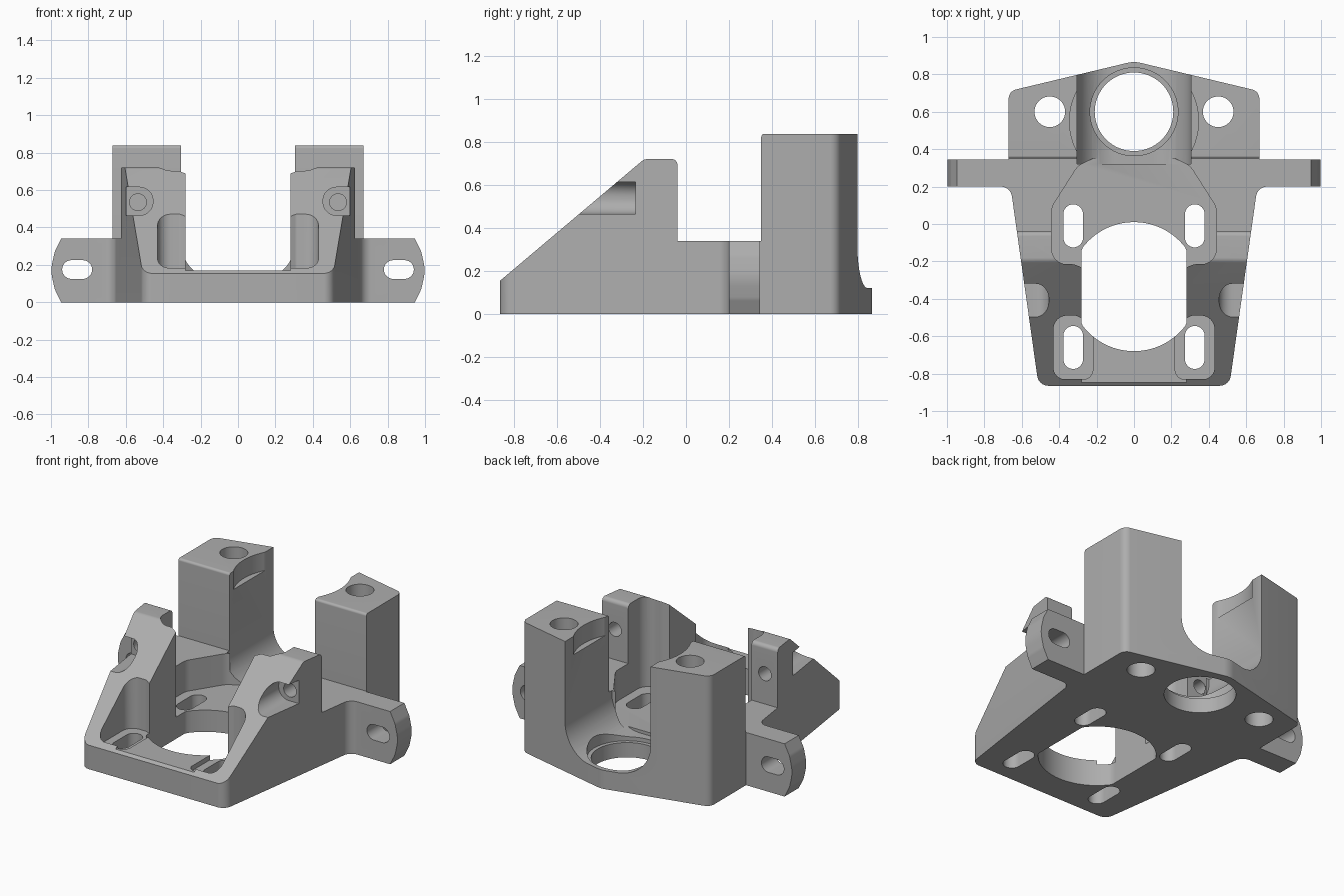
import bpy, bmesh, math
from mathutils import Vector

cube = bpy.data.objects.get("Cube")
if cube:
    bpy.data.objects.remove(cube, do_unlink=True)

grey = bpy.data.materials.new("machined_grey")
grey.use_nodes = True
COLOUR = (0.42, 0.42, 0.42, 1)
grey.diffuse_color = COLOUR
grey.node_tree.nodes["Principled BSDF"].inputs["Base Color"].default_value = COLOUR


def rounded(corners, steps=8):
    """Replace each (a, b, radius) corner by an arc."""
    out, n = [], len(corners)
    for i, c in enumerate(corners):
        p = Vector(c[:2])
        if len(c) < 3:
            out.append(p)
            continue
        r = c[2]
        u = (Vector(corners[i - 1][:2]) - p).normalized()
        v = (Vector(corners[(i + 1) % n][:2]) - p).normalized()
        half = u.angle(v) / 2
        centre = p + (u + v).normalized() * r / math.sin(half)
        a = p + u * r / math.tan(half) - centre
        b = p + v * r / math.tan(half) - centre
        for k in range(steps + 1):
            out.append(centre + a.lerp(b, k / steps).normalized() * r)
    return out


def mirrored(half):
    """Close a right-hand half outline across the centre line."""
    return half + [(-c[0], *c[1:]) for c in reversed(half) if c[0]]


def flip(corners, side):
    return [(c[0] * side, *c[1:]) for c in corners]


def prism(name, points, lo, hi, axis="z"):
    place = {"x": lambda a, b, h: (h, a, b),
             "y": lambda a, b, h: (a, h, b),
             "z": lambda a, b, h: (a, b, h)}[axis]
    bm = bmesh.new()
    low = [bm.verts.new(place(a, b, lo)) for a, b in points]
    high = [bm.verts.new(place(a, b, hi)) for a, b in points]
    bm.faces.new(low)
    bm.faces.new(high)
    for i in range(len(points)):
        j = (i + 1) % len(points)
        bm.faces.new((low[i], low[j], high[j], high[i]))
    bmesh.ops.recalc_face_normals(bm, faces=bm.faces)
    mesh = bpy.data.meshes.new(name)
    bm.to_mesh(mesh)
    bm.free()
    mesh.materials.append(grey)
    obj = bpy.data.objects.new(name, mesh)
    bpy.context.collection.objects.link(obj)
    return obj


def circle(a, b, r, n=64):
    return [(a + r * math.cos(k * math.tau / n), b + r * math.sin(k * math.tau / n))
            for k in range(n)]


def slot(a, b, width, length):
    """Upright or lying rounded slot."""
    r = min(width, length) / 2 - 0.0005
    w, h = width / 2, length / 2
    return rounded([(a - w, b - h, r), (a + w, b - h, r), (a + w, b + h, r), (a - w, b + h, r)])


def combine(target, tool, operation="DIFFERENCE"):
    mod = target.modifiers.new("shape", "BOOLEAN")
    mod.operation, mod.solver, mod.object = operation, "EXACT", tool
    bpy.context.view_layer.objects.active = target
    bpy.context.view_layer.update()
    bpy.ops.object.modifier_apply(modifier=mod.name)
    bpy.data.objects.remove(tool, do_unlink=True)


# Body: plan outline met with the side and front silhouettes
plan = mirrored([(0.51, -0.865, 0.06), (0.66, 0.2, 0.06), (1.02, 0.2), (1.02, 0.345),
                 (0.67, 0.345), (0.67, 0.71, 0.05), (0, 0.87, 0.15)])
body = prism("mount_body", rounded(plan), 0, 0.9)
side = [(-0.9, -0.1), (-0.9, 0.125), (-0.195, 0.72, 0.04), (-0.04, 0.72, 0.025),
        (-0.04, 0.34), (0.35, 0.34), (0.35, 0.838, 0.015), (0.95, 0.838), (0.95, -0.1)]
combine(body, prism("side_shape", rounded(side), -1.2, 1.2, "x"), "INTERSECT")
front = mirrored([(0.91, -0.07), (0.98, 0.07, 0.08), (1.002, 0.17, 0.2), (0.98, 0.27, 0.08),
                  (0.935, 0.36), (0.935, 1)])
combine(body, prism("front_shape", rounded(front), -1.2, 1.2, "y"), "INTERSECT")

# Channel between the walls, and the saddle between the towers
channel = [(-0.28, -1), (0.28, -1), (0.28, 0.1), (-0.28, 0.1)]
combine(body, prism("channel", channel, 0.17, 1))
saddle = [(-0.305, 1), (-0.305, 0.12, 0.2), (0.305, 0.12, 0.2), (0.305, 1)]
combine(body, prism("saddle", rounded(saddle, 14), 0.32, 1, "y"))

# Rear pocket floor
pocket = mirrored([(0.24, -0.25), (0.32, -0.215, 0.06), (0.44, -0.215, 0.08),
                   (0.44, 0.09, 0.1), (0.3, 0.31, 0.1), (0.22, 0.35)])
combine(body, prism("rear_pocket", rounded(pocket), 0.14, 1))

# Large front bore, flattened beside the walls
full_bore = circle(0, -0.335, 0.345, 96)
bore = [(max(-0.281, min(0.281, a)), b) for a, b in full_bore]
combine(body, prism("front_bore", bore, -1, 1))

# Rear bore with its stepped rim, and the relief near the tower tops
combine(body, prism("rear_bore", circle(0, 0.6, 0.21), -1, 1))
combine(body, prism("rear_rim", circle(0, 0.6, 0.235), 0.095, 0.5))
combine(body, prism("tower_relief", circle(0, 0.55, 0.345, 96), 0.72, 1))

for s in (1, -1):
    # Recess around the front slot
    recess = [(0.22, -0.83, 0.05), (0.43, -0.83, 0.06), (0.43, -0.49, 0.07),
              (0.31, -0.49, 0.03), (0.22, -0.53)]
    combine(body, prism("front_recess", rounded(flip(recess, s)), 0.14, 1))
    # Floor slots
    for y in (-0.01, -0.66):
        combine(body, prism("floor_slot", slot(0.325 * s, y, 0.105, 0.23), -1, 1))
    # Ear slot
    combine(body, prism("ear_slot", slot(0.86 * s, 0.175, 0.16, 0.1), 0, 0.6, "y"))
    # Tower bolt hole
    combine(body, prism("tower_hole", circle(0.45 * s, 0.6, 0.082, 48), -1, 1))
    # Screw seat and cross hole in the sloping wall
    seat = [(0.455, 0.465, 0.07), (0.75, 0.465), (0.75, 0.615), (0.455, 0.615, 0.07)]
    combine(body, prism("screw_seat", rounded(flip(seat, s)), -0.8, -0.235, "y"))
    combine(body, prism("screw_hole", circle(0.535 * s, 0.535, 0.045, 32), -0.4, 0.1, "y"))

bpy.ops.object.select_all(action="DESELECT")
body.select_set(True)
bpy.context.view_layer.objects.active = body
bpy.ops.object.shade_smooth_by_angle(angle=math.radians(30))
